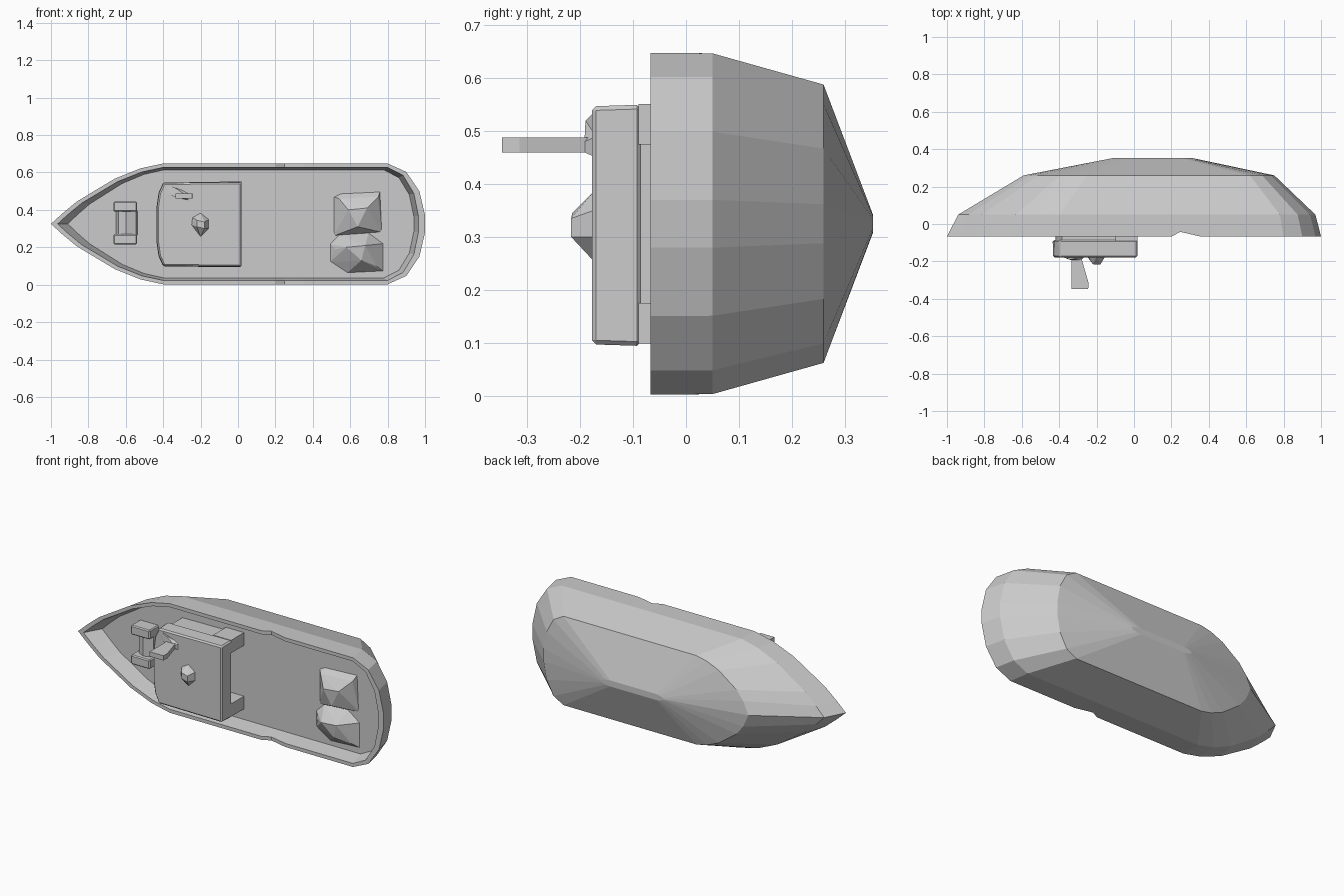
import bpy, bmesh
from mathutils import Vector

ZC = 0.325  # centreline height; the boat lies on its side, deck facing -y


def finish(name, bm, bevel=0):
    bmesh.ops.recalc_face_normals(bm, faces=bm.faces)
    me = bpy.data.meshes.new(name)
    bm.to_mesh(me)
    bm.free()
    ob = bpy.data.objects.new(name, me)
    bpy.context.collection.objects.link(ob)
    if bevel:
        m = ob.modifiers.new("bevel", 'BEVEL')
        m.width = bevel
        m.segments = 1
    return ob


def solid(name, pts, bevel=0):
    """Convex faceted solid around a few points."""
    bm = bmesh.new()
    for p in pts:
        bm.verts.new(p)
    r = bmesh.ops.convex_hull(bm, input=bm.verts)
    loose = [v for v in bm.verts if not v.link_faces]
    bmesh.ops.delete(bm, geom=loose, context='VERTS')
    bmesh.ops.dissolve_limit(bm, angle_limit=0.02, verts=bm.verts, edges=bm.edges)
    return finish(name, bm, bevel)


def box(name, x, y, z, bevel=0):
    return solid(name, [(a, b, c) for a in x for b in y for c in z], bevel)


# Hull: outlines lofted from keel to rail, then inside down to the deck
BOW = [(0, 0), (0.1, 0.17), (0.23, 0.37), (0.57, 0.75), (0.8, 0.92), (1, 1)]
MID = [0.25, 0.5, 0.54, 0.63]
STERN = [(0, 1), (0.5, 0.86), (0.85, 0.54), (1, 0.14)]


def outline(y, tip, shoulder, quarter, end, w, power=1, notch=0):
    half = [(tip + (shoulder - tip) * s, y, w * f ** power) for s, f in BOW]
    half += [(shoulder + (quarter - shoulder) * t, y + (notch if t == 0.54 else 0), w) for t in MID]
    half += [(quarter + (end - quarter) * s, y, w * f) for s, f in STERN]
    ring = [(x, yy, ZC + h) for x, yy, h in half]
    return ring + [(x, yy, ZC - h) for x, yy, h in reversed(half[1:])]


levels = [
    outline(0.353, -0.11, -0.05, 0.25, 0.31, 0.018),
    outline(0.26, -0.59, -0.25, 0.62, 0.75, 0.263, 0.7),
    outline(0.05, -0.94, -0.40, 0.78, 0.97, 0.322),
    outline(-0.067, -1.0, -0.40, 0.80, 1.0, 0.323, 1, 0.025),
    outline(-0.067, -0.965, -0.40, 0.80, 0.965, 0.302, 1, 0.025),
    outline(0.03, -0.91, -0.40, 0.78, 0.94, 0.288),
]
bm = bmesh.new()
rings = [[bm.verts.new(p) for p in lv] for lv in levels]
n = len(rings[0])
for a, b in zip(rings, rings[1:]):
    for i in range(n):
        j = (i + 1) % n
        bm.faces.new((a[i], a[j], b[j], b[i]))
bm.faces.new(rings[0])
bm.faces.new(rings[-1])
finish("hull", bm)


# Cabin: roof slab with bowed front, recessed house and aft side wings
def front_shape(y, grow, back):
    side = [(-0.435 - grow, 0.1), (-0.425 - grow, 0.17), (-0.40 - grow, 0.225), (back, 0.228)]
    return [(x, y, ZC - 0.003 + s * (h + grow)) for x, h in side for s in (-1, 1)]


solid("cabin_roof", front_shape(-0.178, -0.003, 0.018) + front_shape(-0.085, 0, 0.02), 0.008)
solid("cabin_house", front_shape(-0.086, -0.015, -0.09) + front_shape(0.035, -0.015, -0.09))
for s in (-1, 1):
    zs = sorted((ZC + s * 0.15, ZC + s * 0.226))
    box("cabin_wing", (-0.10, 0.018), (-0.09, 0.035), zs)

# Roof dome and mast
solid("radar_dome", [(-0.25, -0.175, 0.32), (-0.245, -0.175, 0.36), (-0.20, -0.175, 0.385),
                     (-0.155, -0.175, 0.35), (-0.155, -0.175, 0.30), (-0.20, -0.175, 0.255),
                     (-0.22, -0.215, 0.31), (-0.22, -0.215, 0.345),
                     (-0.18, -0.217, 0.335), (-0.18, -0.217, 0.30)])
solid("mast", [(x, y, z) for x, y in [(-0.335, -0.17), (-0.335, -0.348), (-0.245, -0.348),
                                      (-0.243, -0.315), (-0.285, -0.19), (-0.285, -0.17)]
               for z in (0.46, 0.488)])
solid("mast_base", [(-0.40, -0.17, 0.50), (-0.40, -0.17, 0.54), (-0.26, -0.17, 0.45),
                    (-0.26, -0.17, 0.49), (-0.34, -0.192, 0.47), (-0.34, -0.19, 0.52),
                    (-0.28, -0.192, 0.46), (-0.28, -0.192, 0.48)])

# Bow winch: two cheek blocks and a sloping drum
for z0 in (0.215, 0.39):
    box("winch_cheek", (-0.665, -0.54), (-0.055, 0.035), (z0, z0 + 0.055), 0.006)
solid("winch_drum", [(x, y, z) for x, y in [(-0.655, 0.035), (-0.64, -0.01), (-0.6, -0.03),
                                           (-0.545, -0.01), (-0.535, 0.035)]
                     for z in (0.265, 0.395)])

# Two heaps of netting at the stern
solid("net_heap_upper", [(0.51, 0.035, 0.26), (0.51, 0.035, 0.47), (0.55, 0.035, 0.49),
                         (0.76, 0.035, 0.50), (0.77, 0.035, 0.28),
                         (0.54, 0.0, 0.46), (0.75, 0.0, 0.47),
                         (0.59, -0.045, 0.40), (0.69, -0.045, 0.41), (0.64, -0.04, 0.31)])
solid("net_heap_lower", [(0.49, 0.035, 0.12), (0.49, 0.035, 0.22), (0.54, 0.035, 0.27),
                         (0.70, 0.035, 0.28), (0.78, 0.035, 0.22), (0.78, 0.035, 0.07),
                         (0.58, 0.035, 0.06), (0.52, 0.0, 0.19), (0.74, 0.0, 0.10),
                         (0.58, -0.05, 0.20), (0.68, -0.055, 0.21), (0.66, -0.045, 0.13)])
